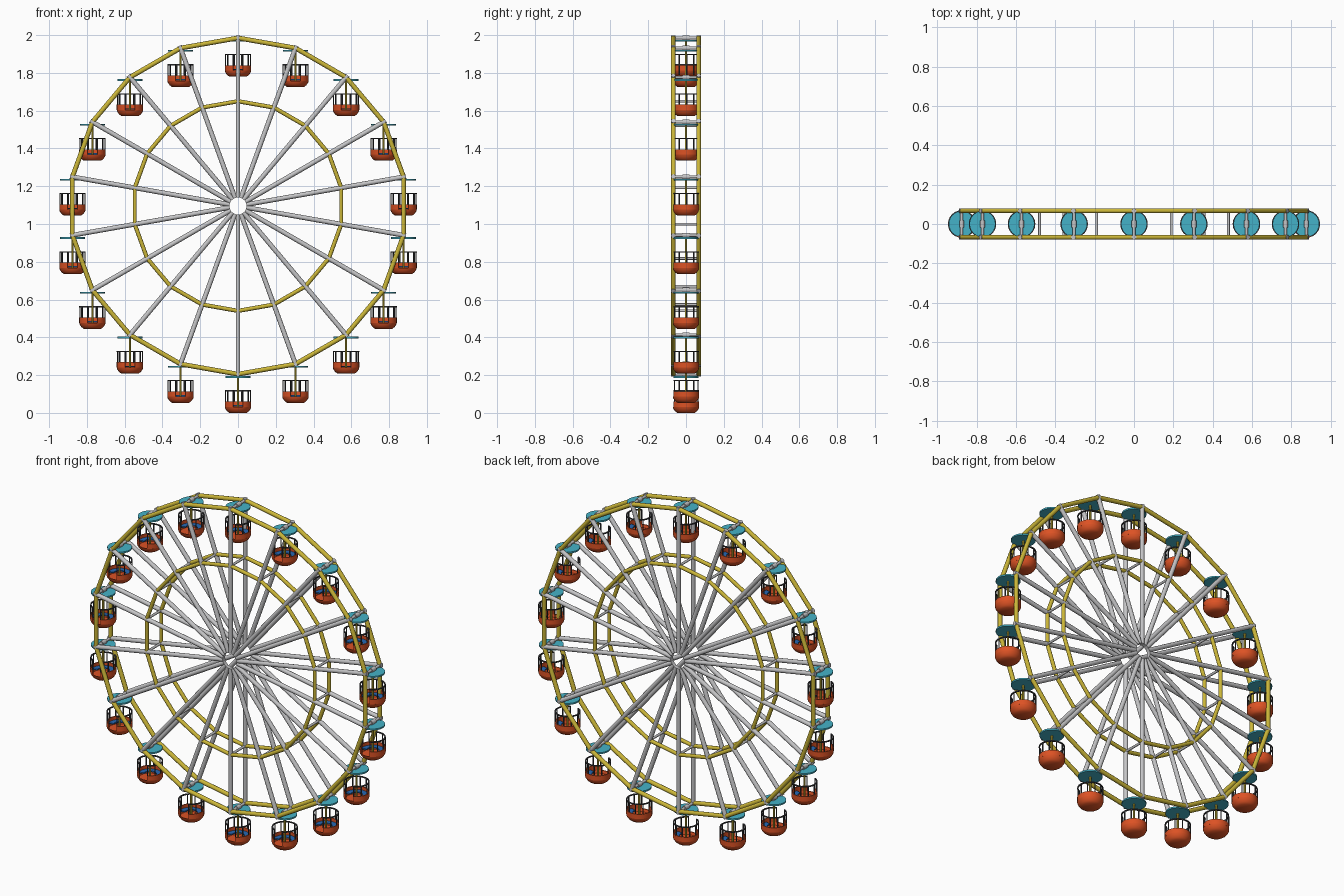
import bpy, bmesh, math
from mathutils import Vector, Matrix

if "Cube" in bpy.data.objects:
    bpy.data.objects.remove(bpy.data.objects["Cube"])

N, R, R_IN, ZC, Y = 18, 0.89, 0.555, 1.095, 0.067
DROP = ZC - R          # gondola floor below its pivot


def mat(name, rgb):
    m = bpy.data.materials.new(name)
    m.diffuse_color = (*rgb, 1)
    m.use_nodes = True
    m.node_tree.nodes["Principled BSDF"].inputs["Base Color"].default_value = m.diffuse_color
    return m


yellow = mat("yellow", (0.60, 0.47, 0.04))
grey = mat("light grey", (0.56, 0.56, 0.57))
orange = mat("orange", (0.72, 0.085, 0.018))
teal = mat("teal", (0.06, 0.45, 0.58))
blue = mat("blue", (0.02, 0.14, 0.45))
dark = mat("charcoal", (0.05, 0.05, 0.055))


def rod(bm, a, b, r, sides=10):
    a, b = Vector(a), Vector(b)
    d = b - a
    m = Matrix.Translation((a + b) / 2) @ d.to_track_quat('Z', 'Y').to_matrix().to_4x4()
    bmesh.ops.create_cone(bm, cap_ends=True, segments=sides, radius1=r, radius2=r,
                          depth=d.length, matrix=m)


def lathe(bm, profile, a0=0, a1=360, segs=24):
    """Revolve a closed (r, z) profile around z; partial sweeps get end caps."""
    full = a1 - a0 >= 360
    rings = []
    for i in range(segs if full else segs + 1):
        a = math.radians(a0 + (a1 - a0) * i / segs)
        rings.append([bm.verts.new((r * math.cos(a), r * math.sin(a), z)) for r, z in profile])
    n = len(profile)
    for i in range(segs):
        p, q = rings[i], rings[(i + 1) % len(rings)]
        for j in range(n):
            k = (j + 1) % n
            bm.faces.new((p[j], q[j], q[k], p[k]))
    if not full:
        bm.faces.new(rings[0])
        bm.faces.new(rings[-1][::-1])
    bmesh.ops.remove_doubles(bm, verts=bm.verts, dist=1e-5)
    bmesh.ops.recalc_face_normals(bm, faces=bm.faces)


def mesh(name, bm, material):
    for f in bm.faces:
        f.smooth = True
    for e in bm.edges:
        if len(e.link_faces) == 2 and e.calc_face_angle(0) > math.radians(38):
            e.smooth = False
    me = bpy.data.meshes.new(name)
    bm.to_mesh(me)
    bm.free()
    me.materials.append(material)
    return me


def place(name, me, loc=(0, 0, 0)):
    ob = bpy.data.objects.new(name, me)
    ob.location = loc
    bpy.context.collection.objects.link(ob)


def pt(i, r, y):
    a = 2 * math.pi * i / N
    return (r * math.sin(a), y, ZC + r * math.cos(a))


# Wheel frame: spokes, two polygon rings per side, cross bars between sides
spokes, outer, inner, bars = (bmesh.new() for _ in range(4))
for i in range(N):
    for y in (-Y, Y):
        rod(spokes, pt(i, 0.045, y), pt(i, 0.903, y), 0.0125)
        rod(outer, pt(i, R, y), pt(i + 1, R, y), 0.0125)
        rod(inner, pt(i, R_IN, y), pt(i + 1, R_IN, y), 0.011)
    rod(bars, pt(i, R, -Y - 0.012), pt(i, R, Y + 0.012), 0.008)
    rod(bars, pt(i, R, -0.018), pt(i, R, 0.018), 0.013)
    rod(bars, pt(i, R_IN, -Y), pt(i, R_IN, Y), 0.007)
place("spokes", mesh("spokes", spokes, grey))
place("outer_rings", mesh("outer_rings", outer, yellow))
place("inner_rings", mesh("inner_rings", inner, yellow))
place("cross_bars", mesh("cross_bars", bars, grey))

# Gondola parts, origin at the centre of the floor underside
parts = {}

bm = bmesh.new()                     # tub with a doorway at the front
lathe(bm, [(0, 0), (0.046, 0), (0.058, 0.009), (0.067, 0.022), (0.070, 0.032),
           (0.064, 0.032), (0.060, 0.016), (0, 0.016)])
parts["tub"] = mesh("tub", bm, orange)

bm = bmesh.new()
lathe(bm, [(0.064, 0.032), (0.070, 0.032), (0.070, 0.060), (0.064, 0.060)], -68, 248, 22)
parts["tub_wall"] = mesh("tub_wall", bm, orange)

bm = bmesh.new()                     # railing
lathe(bm, [(0.063, 0.114), (0.070, 0.114), (0.070, 0.120), (0.063, 0.120)], -68, 248, 22)
for k in range(10):
    a = math.radians(-67 + 314 * k / 9)
    x, y = 0.0665 * math.cos(a), 0.0665 * math.sin(a)
    rod(bm, (x, y, 0.057), (x, y, 0.117), 0.0035, 6)
parts["railing"] = mesh("railing", bm, dark)

bm = bmesh.new()                     # curved bench around the back
lathe(bm, [(0.034, 0.034), (0.063, 0.034), (0.063, 0.041), (0.034, 0.041)], -15, 195, 14)
parts["bench"] = mesh("bench", bm, blue)

bm = bmesh.new()                     # hanging pole
rod(bm, (0, 0, 0.012), (0, 0, DROP), 0.006, 8)
parts["pole"] = mesh("pole", bm, yellow)

bm = bmesh.new()                     # round canopy
rod(bm, (0, 0, DROP - 0.019), (0, 0, DROP - 0.010), 0.066, 24)
parts["canopy"] = mesh("canopy", bm, teal)

for i in range(N):
    x, _, z = pt(i, R, 0)
    for name, me in parts.items():
        place(f"gondola_{i + 1}_{name}", me, (x, 0, z - DROP))
